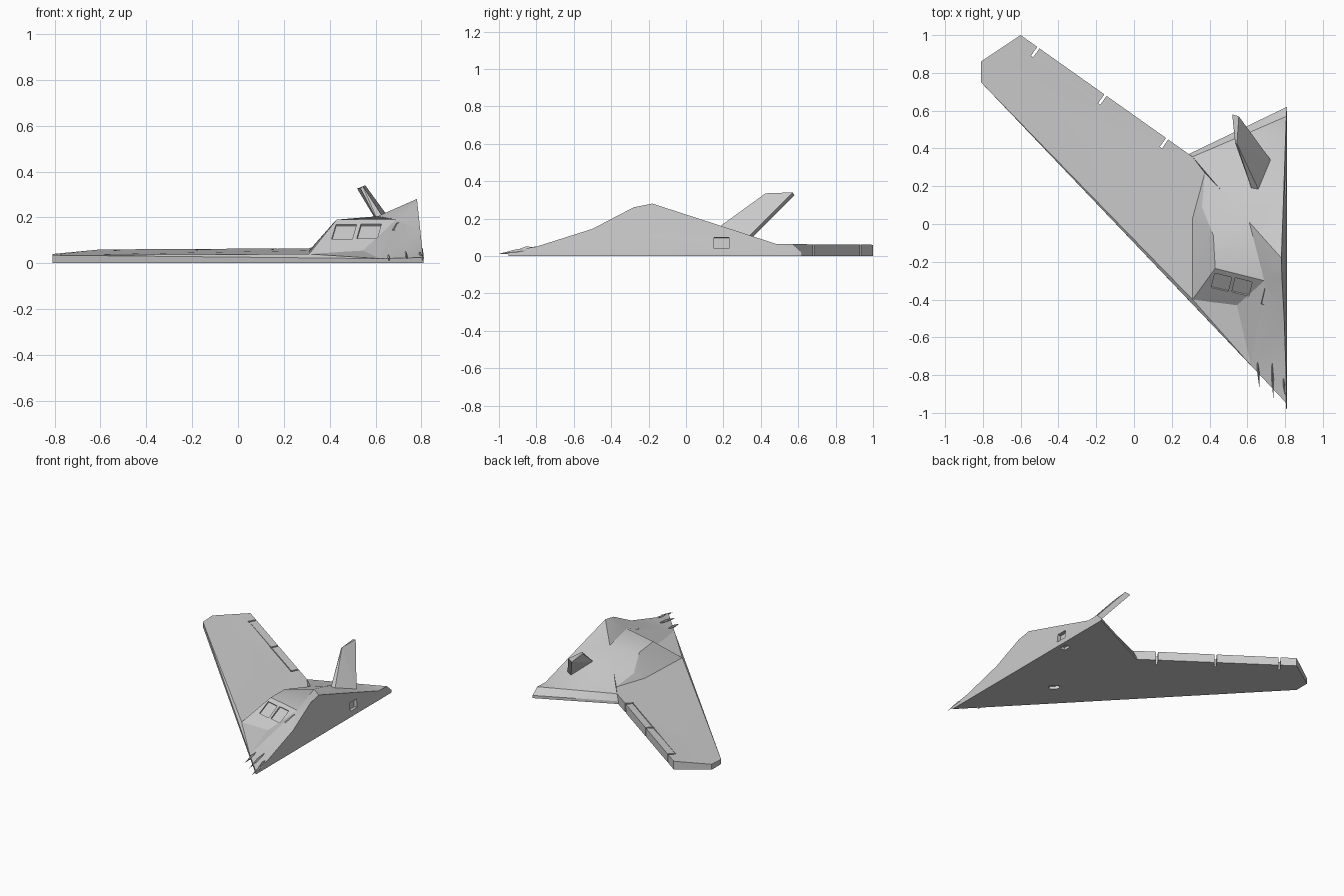
import bpy, bmesh, math
from mathutils import Vector, Matrix

cube = bpy.data.objects.get("Cube")
if cube:
    bpy.data.objects.remove(cube, do_unlink=True)

# One plain grey
grey = bpy.data.materials.new("plain_grey")
grey.use_nodes = True
grey.diffuse_color = (0.6, 0.6, 0.6, 1)
grey.node_tree.nodes["Principled BSDF"].inputs["Base Color"].default_value = (0.6, 0.6, 0.6, 1)


def make(name, bm):
    bmesh.ops.recalc_face_normals(bm, faces=bm.faces[:])
    me = bpy.data.meshes.new(name)
    bm.to_mesh(me)
    bm.free()
    me.materials.append(grey)
    ob = bpy.data.objects.new(name, me)
    bpy.context.collection.objects.link(ob)
    return ob


def select(ob):
    bpy.ops.object.select_all(action='DESELECT')
    ob.select_set(True)
    bpy.context.view_layer.objects.active = ob


# Hull corners: wing (a-d), rear edge (d-f), ridge (r, m, g, h, n), canopy (p1-p4), spine and side
pts = {
    "a": (-.81, .75, .035), "b": (-.81, .86, .04), "c": (-.6, 1, .06), "d": (.31, .356, .065),
    "e": (.807, .57, .065), "f": (.803, .48, .065), "d2": (.29, .37, .02), "e2": (.81, .62, .02),
    "a0": (-.81, .75, 0), "b0": (-.81, .86, 0), "c0": (-.6, 1, 0), "d0": (.29, .37, 0),
    "e0": (.81, .62, 0), "n0": (.81, -.95, 0), "n": (.808, -.95, .025), "h": (.805, -.8, .05),
    "g": (.795, -.5, .145), "r2": (.783, -.28, .26), "r": (.78, -.18, .28), "m": (.792, .15, .173),
    "l": (.62, -.75, .02), "p1": (.31, -.4, .04), "p2": (.43, -.235, .19), "p3": (.69, -.3, .19),
    "p4": (.545, -.43, .055), "s": (.42, -.06, .18), "v": (.36, .09, .1), "v0": (.31, .03, .055),
    "t": (.46, .18, .12), "u": (.375, .27, .065), "q": (.61, .01, .205), "x": (.6, .2, .155),
    "y": (.56, .463, .065),
}
faces = [
    "a p1 v0 u d c b", "a l p1", "l p4 p1",                        # wing top
    "a0 n0 n l a", "a b b0 a0", "b c c0 b0", "c0 d0 d2 d c",       # wing edges
    "d y e e2 d2", "d2 e2 e0 d0", "a0 b0 c0 d0 e0 n0",             # rear edge, belly
    "e0 e2 e f m r r2 g h n n0",                                   # inner side
    "p1 p4 p3 p2", "p1 p2 s v v0", "v0 v u", "v t u",              # canopy and its side
    "p2 p3 q s", "s q x t", "s t v", "q r m x", "x m f y", "f e y",
    "x y t", "t y d", "t d u",                                     # back
    "q p3 r", "r p3 r2", "r2 p3 l g", "g l h", "h l n", "p3 p4 l", # nose
]
bm = bmesh.new()
V = {k: bm.verts.new(p) for k, p in pts.items()}
for f in faces:
    bm.faces.new([V[k] for k in f.split()])
bmesh.ops.recalc_face_normals(bm, faces=bm.faces[:])
bmesh.ops.triangulate(bm, faces=bm.faces[:])
hull = make("hull", bm)


def cut(center, xdir, normal, size):
    """Cut a box pocket centred on a surface point."""
    z = Vector(normal).normalized()
    x = Vector(xdir)
    x = (x - z * x.dot(z)).normalized()
    rot = Matrix((x, z.cross(x), z)).transposed().to_4x4()
    b = bmesh.new()
    bmesh.ops.create_cube(b, size=1)
    b.transform(Matrix.Translation(center) @ rot @ Matrix.Diagonal((*size, 1)))
    cutter = make("cutter", b)
    cutter.hide_render = True
    select(hull)
    mod = hull.modifiers.new("cut", 'BOOLEAN')
    mod.operation, mod.object, mod.solver = 'DIFFERENCE', cutter, 'EXACT'
    bpy.ops.object.modifier_apply(modifier=mod.name)
    bpy.data.objects.remove(cutter, do_unlink=True)


P = {k: Vector(p) for k, p in pts.items()}

# Two recessed canopy panes
cn = (P["p4"] - P["p1"]).cross(P["p2"] - P["p1"]).normalized()
for wx, wz in ((.463, .137), (.572, .137)):
    wy = P["p1"].y - (cn.x * (wx - P["p1"].x) + cn.z * (wz - P["p1"].z)) / cn.y
    cut(Vector((wx, wy, wz)), P["p3"] - P["p2"], cn, (.092, .1, .016))

# Nose hatch, side hatch and belly hatches
nn = (P["p3"] - P["l"]).cross(P["r2"] - P["l"]).normalized()
if nn.z < 0:
    nn = -nn
hz = P["p3"].z - (nn.x * .005 + nn.y * -.09) / nn.z
cut(Vector((.695, -.39, hz)), (.3, 1, .3), nn, (.09, .035, .016))
cut(Vector((.803, .19, .07)), (0, 1, 0), (1, 0, .1), (.08, .06, .05))
cut(Vector((.76, .18, 0)), (1, 0, 0), (0, 0, 1), (.04, .06, .04))
cut(Vector((.47, -.28, 0)), (1, -1, 0), (0, 0, 1), (.07, .04, .04))

# Trailing edge slots and the hinge grooves between them
along = (P["d"] - P["c"])
along.z = 0
along.normalize()
inward = Vector((along.y, -along.x, 0))
slots = [P["c"] + along * t for t in (.115, .55, .95)]
for p in slots:
    cut(Vector((p.x, p.y, .03)) + inward * .02, along, (0, 0, 1), (.014, .075, .2))
for p, q in zip(slots, slots[1:]):
    mid = (p + q) / 2 + inward * .052
    cut(Vector((mid.x, mid.y, .062)), along, (0, 0, 1), ((q - p).length, .005, .016))

select(hull)
bpy.ops.object.shade_smooth_by_angle(angle=math.radians(20))

# Canted tail fin: outer and inner corner at each end
bm = bmesh.new()
for p in [(.625, .18, .15), (.665, .17, .15), (.695, .34, .085), (.73, .33, .1),
          (.535, .43, .325), (.545, .425, .335), (.52, .58, .325), (.555, .57, .34)]:
    bm.verts.new(p)
bmesh.ops.convex_hull(bm, input=bm.verts[:])
make("tail_fin", bm)

# Pointed nose probes
probes = [((.652, -.7, .035), (.664, -.87, .015)), ((.73, -.71, .055), (.738, -.93, .015)),
          ((.79, -.8, .045), (.8, -.91, .03)), ((.802, -.8, .035), (.808, -1, .012))]
for i, (start, tip) in enumerate(probes):
    s, t = Vector(start), Vector(tip)
    mid = s.lerp(t, .5)
    bm = bmesh.new()
    ring = [bm.verts.new(mid + Vector(o)) for o in
            ((.006, 0, 0), (0, 0, .014), (-.006, 0, 0), (0, 0, -.014))]
    for end in (bm.verts.new(s), bm.verts.new(t)):
        for j in range(4):
            bm.faces.new((ring[j], ring[(j + 1) % 4], end))
    make(f"nose_probe_{i + 1}", bm)
